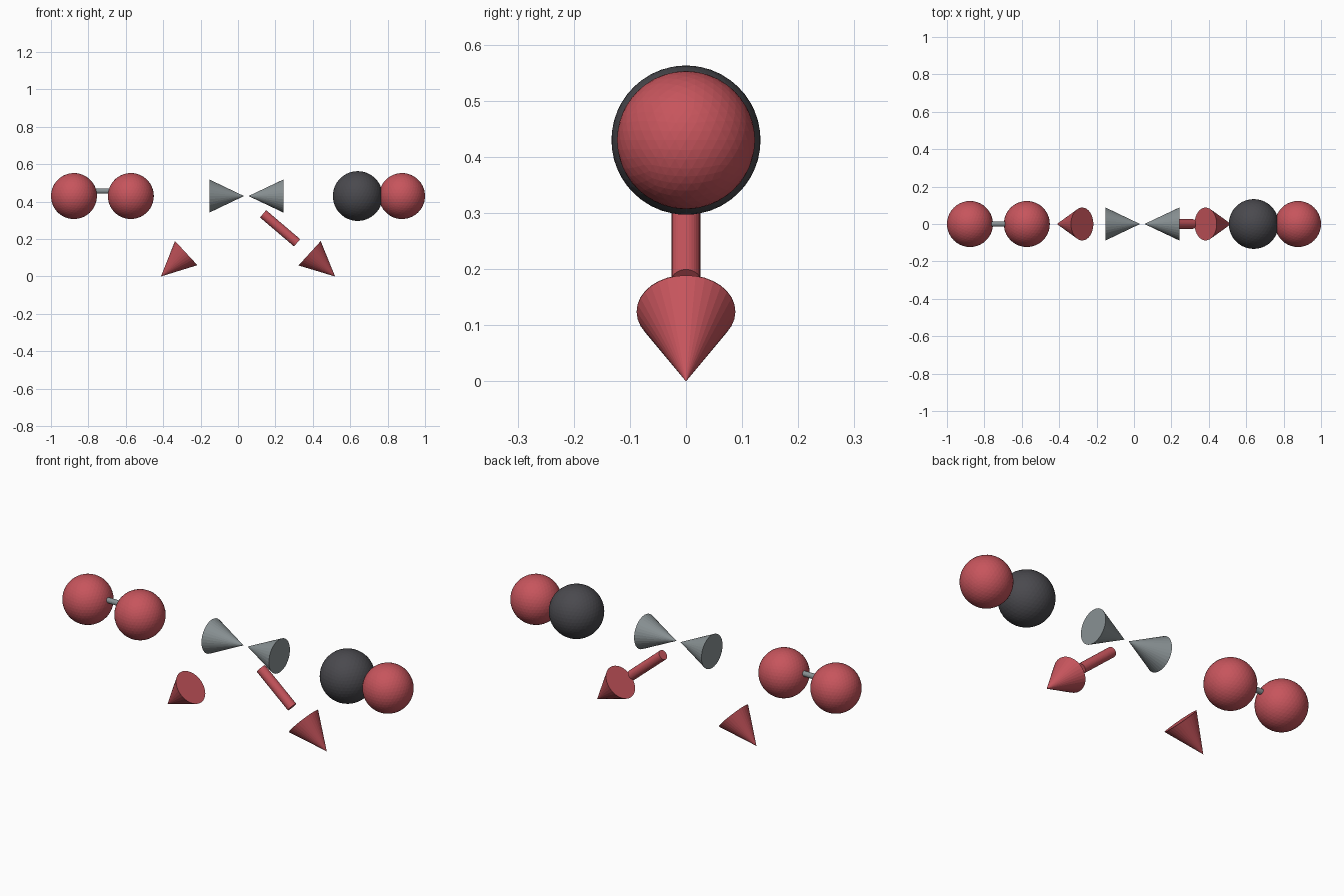
import bpy
from mathutils import Vector

if "Cube" in bpy.data.objects:
    bpy.data.objects.remove(bpy.data.objects["Cube"], do_unlink=True)


def material(name, rgb):
    mat = bpy.data.materials.new(name)
    mat.use_nodes = True
    mat.diffuse_color = (*rgb, 1)
    mat.node_tree.nodes["Principled BSDF"].inputs["Base Color"].default_value = (*rgb, 1)
    return mat


red = material("red", (0.57, 0.09, 0.108))
grey = material("grey", (0.25, 0.285, 0.295))
charcoal = material("charcoal", (0.068, 0.067, 0.076))


def finish(name, mat):
    obj = bpy.context.object
    obj.name = name
    obj.data.materials.append(mat)
    return obj


def ball(name, x, radius, mat):
    bpy.ops.mesh.primitive_ico_sphere_add(subdivisions=4, radius=radius, location=(x, 0, AXIS))
    finish(name, mat)


def spike(name, start, end, r_start, r_end, mat):
    """Cone or rod running from start to end, both given as (x, z)."""
    a, b = (Vector((p[0], 0, p[1])) for p in (start, end))
    bpy.ops.mesh.primitive_cone_add(vertices=32, radius1=r_start, radius2=r_end,
                                    depth=(b - a).length, location=(a + b) / 2)
    obj = finish(name, mat)
    obj.rotation_euler = (b - a).to_track_quat("Z", "Y").to_euler()


AXIS = 0.43      # height of the main row
BALL = 0.123     # radius of the red balls
CONE = 0.088     # base radius of every cone

# Linked pair of balls
ball("outer_right_ball", -0.877, BALL, red)
ball("inner_right_ball", -0.573, BALL, red)
spike("link_rod", (-0.8, 0.457), (-0.65, 0.457), 0.014, 0.014, grey)

# Touching pair of balls
ball("dark_ball", 0.64, 0.133, charcoal)
ball("outer_left_ball", 0.877, BALL, red)

# Central cones, tip to tip
spike("right_centre_cone", (-0.152, AXIS), (0.032, AXIS), CONE, 0, grey)
spike("left_centre_cone", (0.242, AXIS), (0.056, AXIS), CONE, 0, grey)

# Lower cones pointing outwards and down, and the slanted rod
spike("lower_right_cone", (-0.277, 0.125), (-0.412, 0), CONE, 0, red)
spike("lower_left_cone", (0.383, 0.124), (0.519, 0), CONE, 0, red)
spike("slanted_rod", (0.134, 0.335), (0.316, 0.18), 0.0255, 0.0255, red)
